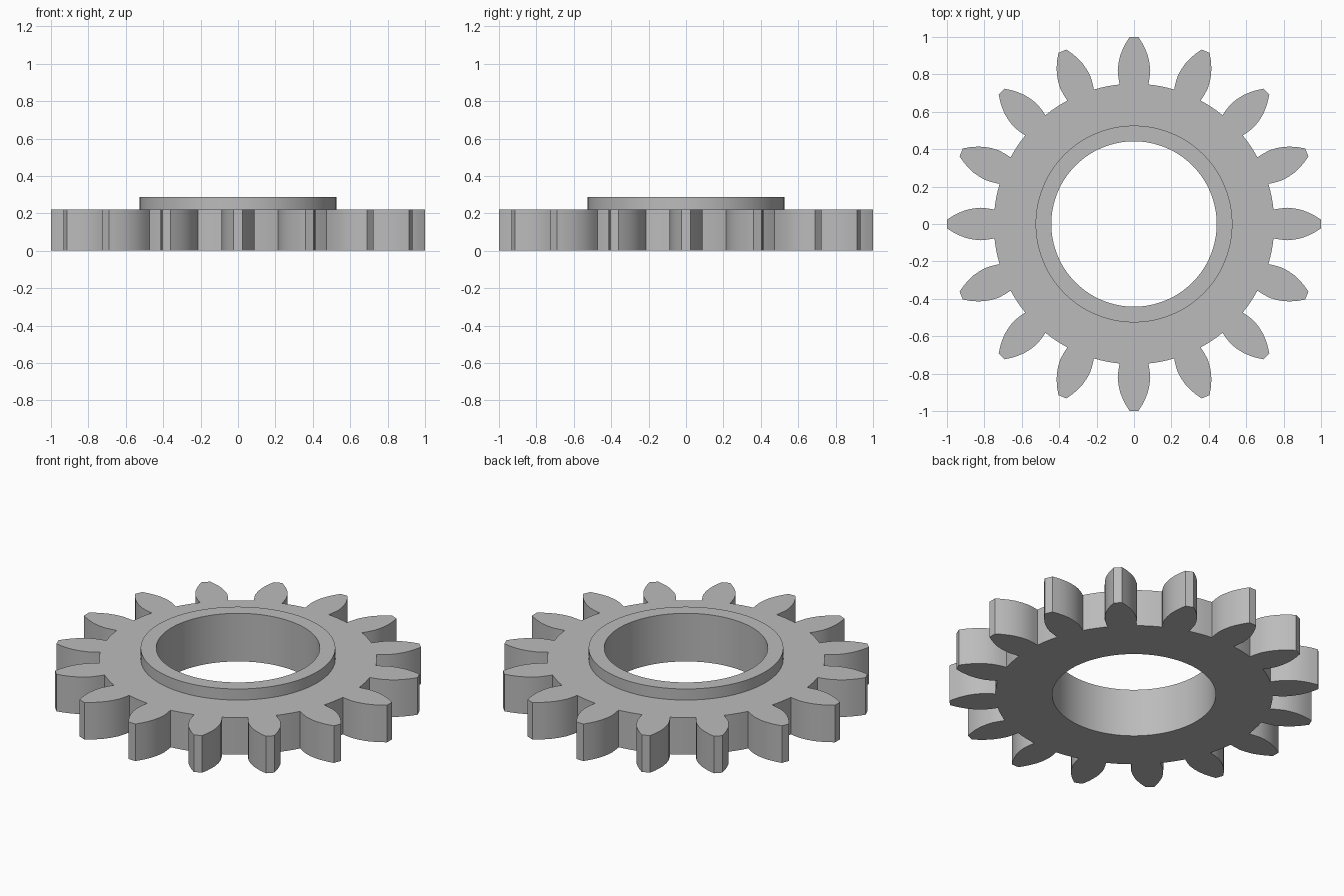
import bpy, bmesh
from math import cos, sin, asin, tau, radians

cube = bpy.data.objects.get("Cube")
if cube:
    bpy.data.objects.remove(cube, do_unlink=True)

TEETH = 16
BORE, COLLAR, ROOT = 0.442, 0.526, 0.75
PLATE_TOP, COLLAR_TOP = 0.221, 0.287
# Tooth flank as (distance along the tooth axis, half width), root to tip
FLANK = [(0.746, 0.077), (0.78, 0.083), (0.82, 0.087), (0.86, 0.083),
         (0.90, 0.074), (0.933, 0.061), (0.967, 0.044), (1.0, 0.023)]

steel = bpy.data.materials.new("plain_grey")
steel.use_nodes = True
grey = (0.5, 0.5, 0.5, 1)
steel.diffuse_color = grey
steel.node_tree.nodes["Principled BSDF"].inputs["Base Color"].default_value = grey

# Angles shared by every ring: four steps under each tooth, four in each gap
pitch = tau / TEETH
half = asin(FLANK[0][1] / ROOT)
STEPS = 4
angles = []
for t in range(TEETH):
    angles += [t * pitch - half + 2 * half * i / STEPS for i in range(STEPS)]
    angles += [t * pitch + half + (pitch - 2 * half) * i / STEPS for i in range(STEPS)]


def ring(bm, radius, z):
    return [bm.verts.new((radius * cos(a), radius * sin(a), z)) for a in angles]


def bridge(bm, lower, upper, keep=lambda i: True):
    n = len(lower)
    for i in range(n):
        if keep(i):
            j = (i + 1) % n
            bm.faces.new((lower[i], lower[j], upper[j], upper[i]))


def finish(bm, name):
    mesh = bpy.data.meshes.new(name)
    bm.to_mesh(mesh)
    bm.free()
    mesh.materials.append(steel)
    obj = bpy.data.objects.new(name, mesh)
    bpy.context.collection.objects.link(obj)
    bpy.ops.object.select_all(action='DESELECT')
    obj.select_set(True)
    bpy.context.view_layer.objects.active = obj
    bpy.ops.object.shade_smooth_by_angle(angle=radians(32))


# Toothed plate: flat faces and the root walls between the teeth
bm = bmesh.new()
root_low, root_high = ring(bm, ROOT, 0), ring(bm, ROOT, PLATE_TOP)
bridge(bm, root_low, ring(bm, BORE, 0))
bridge(bm, ring(bm, COLLAR, PLATE_TOP), root_high)
bridge(bm, root_low, root_high, lambda i: i % (2 * STEPS) >= STEPS)
bm.faces.ensure_lookup_table()

# Teeth, growing out of the root ring
outline = [(r, -w) for r, w in FLANK[1:]] + [(r, w) for r, w in reversed(FLANK[1:])]
for t in range(TEETH):
    c, s = cos(t * pitch), sin(t * pitch)
    first = t * 2 * STEPS
    loops = []
    for z, root in ((0, root_low), (PLATE_TOP, root_high)):
        base = root[first:first + STEPS + 1]
        side = [bm.verts.new((r * c - w * s, r * s + w * c, z)) for r, w in outline]
        bm.faces.new(base[::-1] + side if z else side[::-1] + base)
        loops.append([base[0]] + side + [base[-1]])
    low, high = loops
    for i in range(len(low) - 1):
        bm.faces.new((low[i], low[i + 1], high[i + 1], high[i]))
finish(bm, "toothed_plate")

# Raised collar with the bore wall running the full height
bm = bmesh.new()
rings = [ring(bm, r, z) for r, z in ((COLLAR, PLATE_TOP), (COLLAR, COLLAR_TOP),
                                     (BORE, COLLAR_TOP), (BORE, 0))]
for lower, upper in zip(rings, rings[1:]):
    bridge(bm, lower, upper)
finish(bm, "bore_collar")
